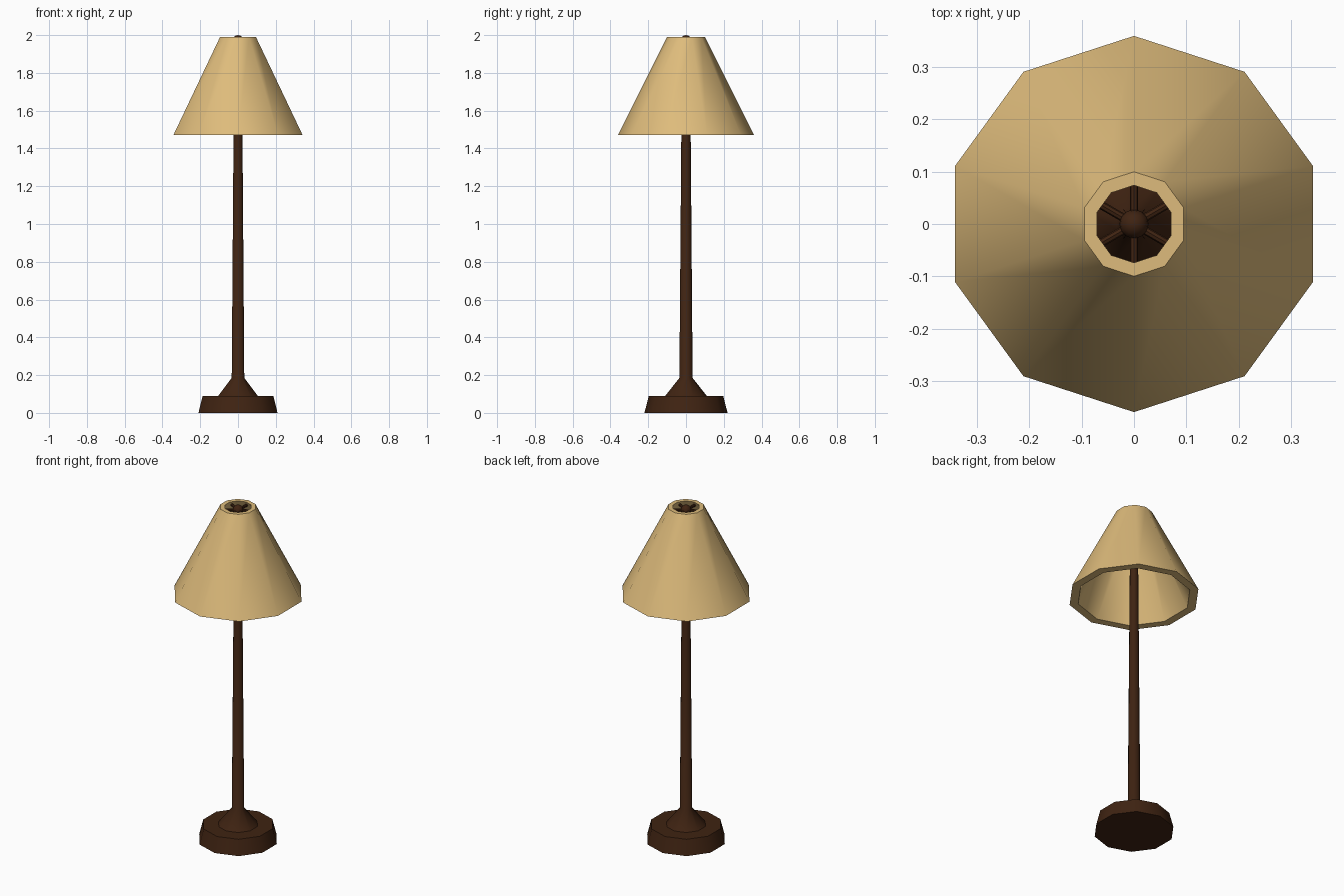
import bpy, bmesh, math
from mathutils import Vector, Matrix

if "Cube" in bpy.data.objects:
    bpy.data.objects.remove(bpy.data.objects["Cube"])

SIDES = 10


def material(name, rgb):
    m = bpy.data.materials.new(name)
    m.diffuse_color = (*rgb, 1)
    m.use_nodes = True
    m.node_tree.nodes["Principled BSDF"].inputs["Base Color"].default_value = m.diffuse_color
    return m


wood = material("dark_wood", (0.05, 0.017, 0.006))
fabric = material("cream_fabric", (0.73, 0.50, 0.20))


def finish(bm, name, mat):
    bmesh.ops.recalc_face_normals(bm, faces=bm.faces)
    mesh = bpy.data.meshes.new(name)
    bm.to_mesh(mesh)
    bm.free()
    ob = bpy.data.objects.new(name, mesh)
    bpy.context.collection.objects.link(ob)
    mesh.materials.append(mat)
    bpy.ops.object.select_all(action='DESELECT')
    bpy.context.view_layer.objects.active = ob
    ob.select_set(True)
    bpy.ops.object.shade_smooth_by_angle(angle=math.radians(37))
    return ob


def lathe(name, profile, mat, closed=False):
    """Turn (radius, z) points into a ten-sided body with a corner at the back."""
    bm = bmesh.new()
    rings = []
    for r, z in profile:
        angles = [math.pi / 2 + k * math.tau / SIDES for k in range(SIDES)]
        rings.append([bm.verts.new((r * math.cos(a), r * math.sin(a), z)) for a in angles])
    pairs = list(zip(rings, rings[1:]))
    if closed:
        pairs.append((rings[-1], rings[0]))
    else:
        bm.faces.new(rings[0])
        bm.faces.new(rings[-1])
    for a, b in pairs:
        for k in range(SIDES):
            n = (k + 1) % SIDES
            bm.faces.new((a[k], a[n], b[n], b[k]))
    return finish(bm, name, mat)


# Foot, flared collar and tapering pole in one turned piece
lathe("base_and_pole", [(0.22, 0), (0.197, 0.09), (0.11, 0.09), (0.035, 0.185), (0.021, 1.96)], wood)

# Hollow shade with thick walls
lathe("lamp_shade", [(0.36, 1.47), (0.10, 1.99), (0.074, 1.99), (0.312, 1.47)], fabric, closed=True)

# Ball on top of the pole
bm = bmesh.new()
bmesh.ops.create_uvsphere(bm, u_segments=12, v_segments=8, radius=0.028, matrix=Matrix.Translation((0, 0, 1.972)))
finish(bm, "finial", wood)

# Six spokes holding the shade
bm = bmesh.new()
for k in range(6):
    a = math.pi / 2 + k * math.tau / 6
    d = Vector((math.cos(a), math.sin(a), 0))
    m = Matrix.Translation(d * 0.048 + Vector((0, 0, 1.968))) @ d.to_track_quat('Z', 'Y').to_matrix().to_4x4()
    bmesh.ops.create_cone(bm, cap_ends=True, segments=8, radius1=0.008, radius2=0.008, depth=0.075, matrix=m)
finish(bm, "shade_spokes", wood)
